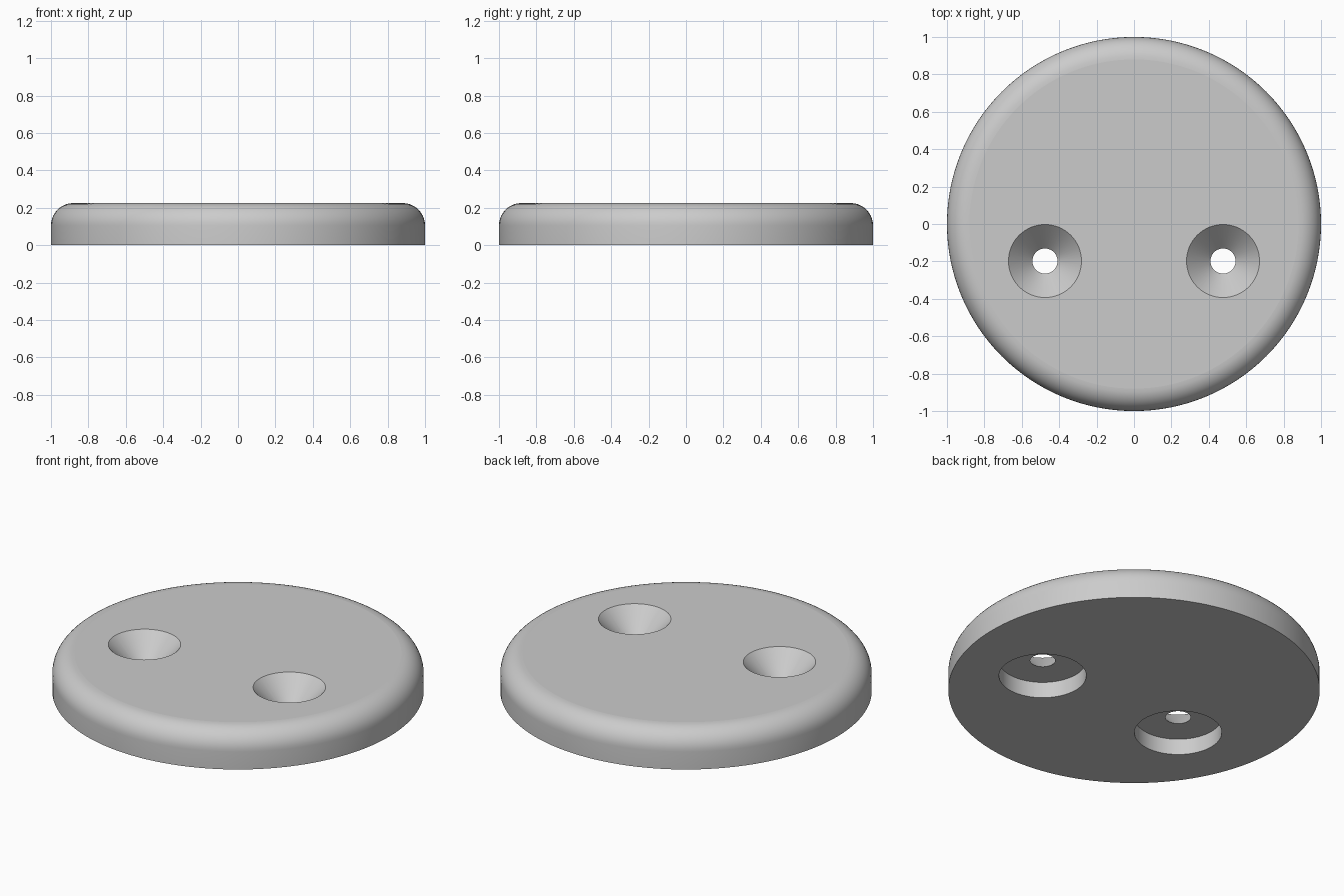
import bpy
import bmesh
from math import sin, cos, pi, radians

cube = bpy.data.objects.get("Cube")
if cube:
    bpy.data.objects.remove(cube, do_unlink=True)

HEIGHT, ROUND = 0.225, 0.12
HOLE_X, HOLE_Y = 0.476, -0.198
BORE_DEPTH = 0.095

grey = bpy.data.materials.new("light grey")
grey.use_nodes = True
colour = (0.6, 0.6, 0.6, 1)
grey.diffuse_color = colour
grey.node_tree.nodes["Principled BSDF"].inputs["Base Color"].default_value = colour


def lathe(name, profile, steps, location=(0, 0, 0)):
    """Turn a profile of (radius, height) points around z; both ends lie on the axis."""
    bm = bmesh.new()
    verts = [bm.verts.new((r, 0, z)) for r, z in profile]
    edges = [bm.edges.new(pair) for pair in zip(verts, verts[1:])]
    bmesh.ops.spin(bm, geom=verts + edges, cent=(0, 0, 0), axis=(0, 0, 1),
                   angle=2 * pi, steps=steps, use_merge=True)
    bmesh.ops.remove_doubles(bm, verts=bm.verts, dist=1e-5)
    bmesh.ops.dissolve_limit(bm, angle_limit=radians(0.1), verts=bm.verts, edges=bm.edges)
    bmesh.ops.recalc_face_normals(bm, faces=bm.faces)
    mesh = bpy.data.meshes.new(name)
    bm.to_mesh(mesh)
    bm.free()
    mesh.materials.append(grey)
    obj = bpy.data.objects.new(name, mesh)
    obj.location = location
    bpy.context.collection.objects.link(obj)
    return obj


# Round disc with a rounded upper rim
rim = [(1 - ROUND + ROUND * cos(a), HEIGHT - ROUND + ROUND * sin(a))
       for a in (i * pi / 20 for i in range(11))]
disc = lathe("disc_base", [(0, 0), (1, 0)] + rim + [(0, HEIGHT)], 128)

# Screw holes: wide bore below, conical countersink above
hole = [(0, -0.05), (0.235, -0.05), (0.235, BORE_DEPTH), (0.067, BORE_DEPTH),
        (0.205, HEIGHT + 0.01), (0, HEIGHT + 0.01)]
bpy.context.view_layer.objects.active = disc
for side, sign in (("left", 1), ("right", -1)):
    cutter = lathe(side + "_screw_hole_cutter", hole, 64, (sign * HOLE_X, HOLE_Y, 0))
    cutter.hide_render = True
    cut = disc.modifiers.new(side + "_screw_hole", 'BOOLEAN')
    cut.operation = 'DIFFERENCE'
    cut.solver = 'EXACT'
    cut.object = cutter
    bpy.context.view_layer.update()
    bpy.ops.object.modifier_apply(modifier=cut.name)
    bpy.data.objects.remove(cutter, do_unlink=True)

# Smooth curved walls, flat horizontal faces
bpy.ops.object.select_all(action='DESELECT')
disc.select_set(True)
bpy.ops.object.shade_smooth_by_angle(angle=radians(30))
for face in disc.data.polygons:
    if abs(face.normal.z) > 0.999:
        face.use_smooth = False
